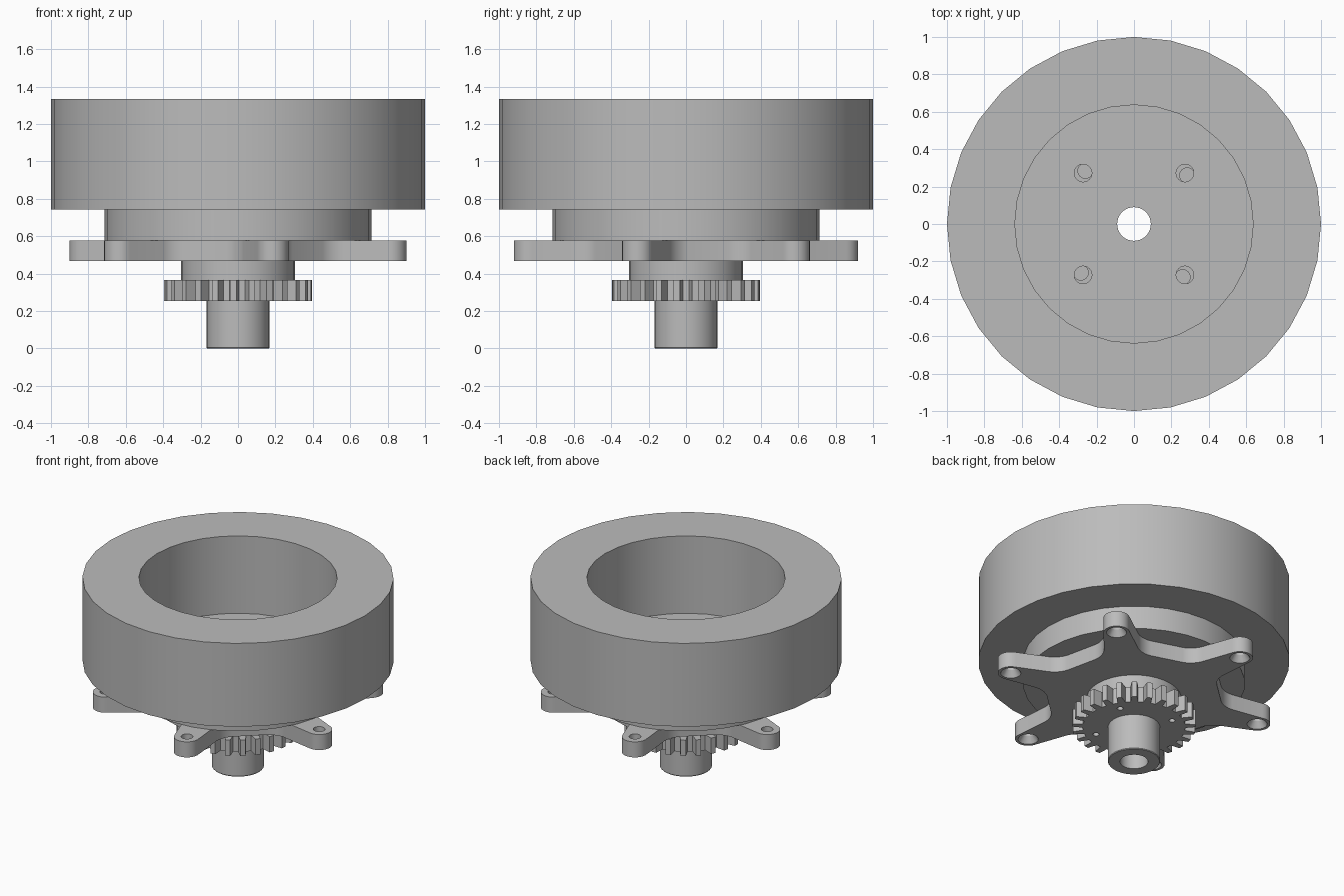
import bpy, bmesh
from math import cos, sin, pi, radians, hypot

default = bpy.data.objects.get("Cube")
if default:
    bpy.data.objects.remove(default, do_unlink=True)

BORE = 0.09
SPIDER_TURN = radians(42.5)

metal = bpy.data.materials.new("machined grey")
metal.use_nodes = True
GREY = (0.5, 0.5, 0.5, 1)
metal.diffuse_color = GREY
metal.node_tree.nodes["Principled BSDF"].inputs["Base Color"].default_value = GREY


def make(name, bm):
    bmesh.ops.recalc_face_normals(bm, faces=bm.faces[:])
    mesh = bpy.data.meshes.new(name)
    bm.to_mesh(mesh)
    bm.free()
    mesh.materials.append(metal)
    obj = bpy.data.objects.new(name, mesh)
    bpy.context.collection.objects.link(obj)
    return obj


def select(obj):
    bpy.ops.object.select_all(action='DESELECT')
    obj.select_set(True)
    bpy.context.view_layer.objects.active = obj


def smooth(obj):
    select(obj)
    bpy.ops.object.shade_smooth_by_angle(angle=radians(30))


def lathe(name, profile, sides=32):
    """Spin a closed (radius, height) profile about z."""
    bm = bmesh.new()
    rings = []
    for i in range(sides):
        a = 2 * pi * i / sides
        rings.append([bm.verts.new((r * cos(a), r * sin(a), z)) for r, z in profile])
    n = len(profile)
    for i in range(sides):
        p, q = rings[i], rings[(i + 1) % sides]
        for j in range(n):
            k = (j + 1) % n
            bm.faces.new((p[j], q[j], q[k], p[k]))
    return make(name, bm)


def extrude(outline, z0, z1):
    """Turn a flat outline into a slab."""
    bm = bmesh.new()
    face = bm.faces.new([bm.verts.new((x, y, z0)) for x, y in outline])
    result = bmesh.ops.extrude_face_region(bm, geom=[face])
    moved = [v for v in result["geom"] if isinstance(v, bmesh.types.BMVert)]
    bmesh.ops.translate(bm, verts=moved, vec=(0, 0, z1 - z0))
    return bm


def drill(obj, r0, z0, r1, z1, dist=0, count=1, start=0, sides=24):
    """Cut a ring of round or tapered holes."""
    bm = bmesh.new()
    for i in range(count):
        a = start + 2 * pi * i / count
        made = bmesh.ops.create_cone(bm, cap_ends=True, segments=sides,
                                     radius1=r0, radius2=r1, depth=z1 - z0)
        bmesh.ops.translate(bm, verts=made["verts"],
                            vec=(dist * cos(a), dist * sin(a), (z0 + z1) / 2))
    cutter = make("hole_cutter", bm)
    cutter.hide_render = True
    mod = obj.modifiers.new("holes", 'BOOLEAN')
    mod.operation = 'DIFFERENCE'
    mod.solver = 'EXACT'
    mod.object = cutter
    select(obj)
    bpy.ops.object.modifier_apply(modifier=mod.name)
    bpy.data.objects.remove(cutter, do_unlink=True)


# Heavy cup with a stepped base and four screw holes in its floor
cup = lathe("cup", [(BORE, 0.578), (0.713, 0.578), (0.713, 0.743), (1, 0.743),
                    (1, 1.334), (0.637, 1.334), (0.637, 0.785), (BORE, 0.785)])
drill(cup, 0.047, 0.5, 0.047, 0.9, 0.385, 4, pi / 4)
smooth(cup)

# Six-armed spider plate with rounded tips
ARM, TIP = 0.857, 0.084
outline = []
for i in range(6):
    turn = SPIDER_TURN + i * pi / 3
    arm = [(0.567, -0.12)]
    for s in range(13):
        a = -pi / 2 + pi * s / 12
        arm.append((ARM + TIP * cos(a), TIP * sin(a)))
    arm.append((0.567, 0.12))
    outline += [(u * cos(turn) - v * sin(turn), u * sin(turn) + v * cos(turn))
                for u, v in arm]
bm = extrude(outline, 0.468, 0.578)
inner = [e for e in bm.edges
         if abs(e.verts[0].co.z - e.verts[1].co.z) > 0.05
         and hypot(e.verts[0].co.x, e.verts[0].co.y) < 0.65]
bmesh.ops.bevel(bm, geom=inner, offset=0.07, segments=5, profile=0.5, affect='EDGES')
spider = make("spider_plate", bm)
drill(spider, BORE, 0.4, BORE, 0.7, sides=32)
drill(spider, 0.038, 0.4, 0.038, 0.7, ARM, 6, SPIDER_TURN)
drill(spider, 0.07, 0.46, 0.036, 0.515, ARM, 6, SPIDER_TURN)
drill(spider, 0.04, 0.5, 0.04, 0.7, 0.385, 4, SPIDER_TURN)
smooth(spider)

# Neck between the plate and the gear
neck = lathe("neck", [(BORE, 0.366), (0.305, 0.366), (0.305, 0.468), (BORE, 0.468)])
smooth(neck)

# Spur gear with four small blind holes underneath
TEETH = 25
outline = []
for i in range(TEETH):
    for r, f in ((0.33, -0.3), (0.396, -0.17), (0.396, 0.17), (0.33, 0.3)):
        a = pi + 2 * pi * (i + f) / TEETH
        outline.append((r * cos(a), r * sin(a)))
gear = make("gear", extrude(outline, 0.254, 0.366))
drill(gear, BORE, 0.2, BORE, 0.4, sides=32)
drill(gear, 0.02, 0.2, 0.02, 0.32, 0.26, 4, pi / 6, 16)
smooth(gear)

# Hollow shaft stub
shaft = lathe("shaft", [(BORE, 0), (0.164, 0), (0.168, 0.005),
                        (0.168, 0.254), (BORE, 0.254)])
smooth(shaft)
